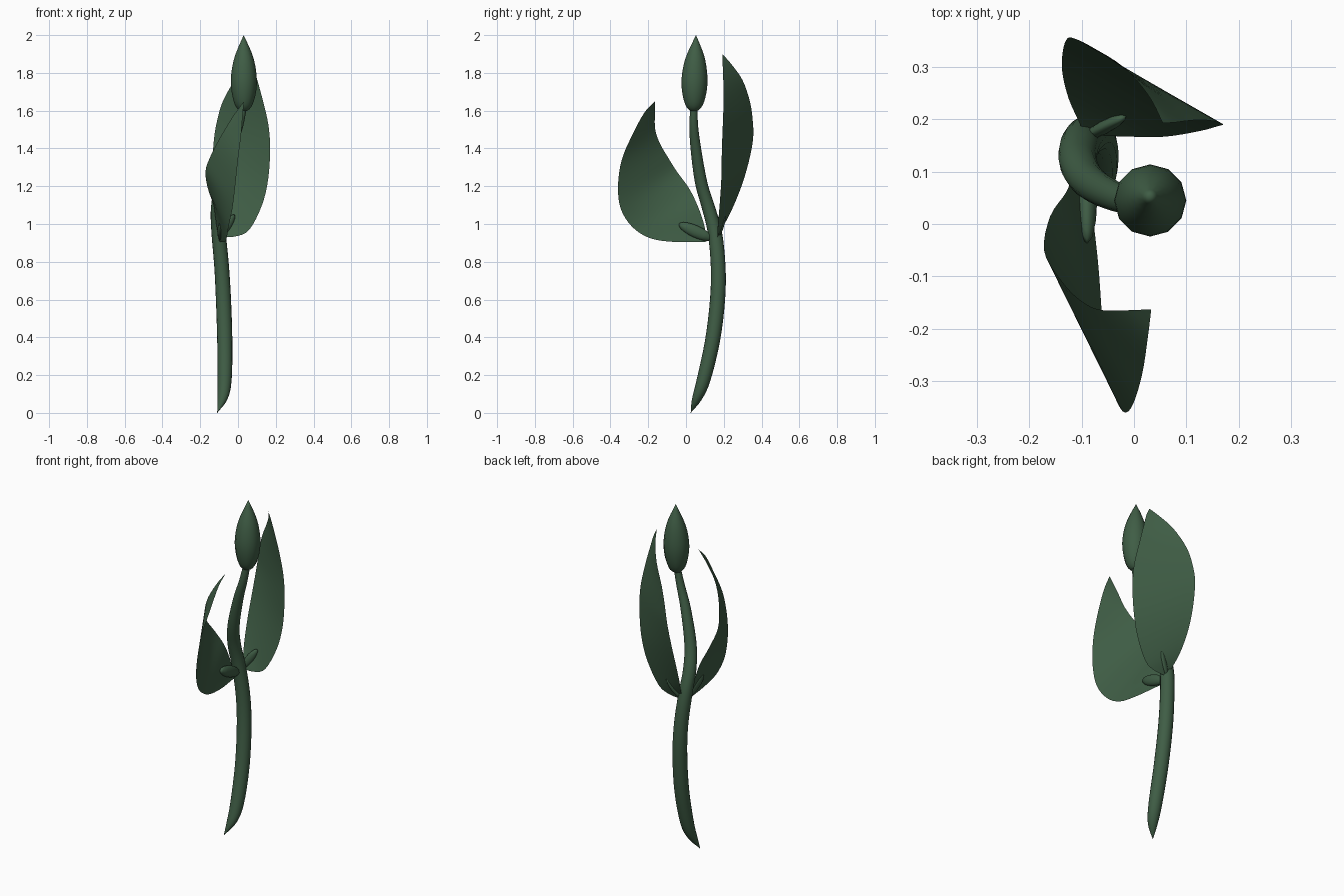
import bpy, bmesh, math
from mathutils import Vector, Matrix

if "Cube" in bpy.data.objects:
    bpy.data.objects.remove(bpy.data.objects["Cube"])

green = bpy.data.materials.new("leaf_green")
green.diffuse_color = (0.05, 0.11, 0.06, 1)
green.use_nodes = True
green.node_tree.nodes["Principled BSDF"].inputs["Base Color"].default_value = green.diffuse_color


def smooth_path(pts, steps):
    """Catmull-Rom through points of any dimension."""
    p = [Vector(q) for q in pts]
    p = [2 * p[0] - p[1]] + p + [2 * p[-1] - p[-2]]
    out = []
    for i in range(1, len(p) - 2):
        a, b, c, d = p[i - 1:i + 3]
        for s in range(steps):
            t = s / steps
            out.append(0.5 * (2 * b + (c - a) * t + (2 * a - 5 * b + 4 * c - d) * t * t
                              + (3 * b - a - 3 * c + d) * t ** 3))
    return out + [p[-2]]


def finish(name, bm):
    bmesh.ops.remove_doubles(bm, verts=bm.verts, dist=0.0008)
    for f in bm.faces:
        f.smooth = True
    me = bpy.data.meshes.new(name)
    bm.to_mesh(me)
    bm.free()
    me.materials.append(green)
    ob = bpy.data.objects.new(name, me)
    bpy.context.collection.objects.link(ob)
    return ob


def skin(bm, rows, closed):
    rows = [[bm.verts.new(v) for v in r] for r in rows]
    n = len(rows[0])
    for a, b in zip(rows, rows[1:]):
        for j in range(n if closed else n - 1):
            k = (j + 1) % n
            bm.faces.new((a[j], a[k], b[k], b[j]))


def tube(name, stations, sides, steps):
    """Loft of level rings; station = x, y, z, radius."""
    bm = bmesh.new()
    rows = []
    for x, y, z, r in smooth_path(stations, steps):
        r = max(r, 0.0001)
        rows.append([(x + r * math.cos(2 * math.pi * j / sides),
                      y + r * math.sin(2 * math.pi * j / sides), z) for j in range(sides)])
    skin(bm, rows, True)
    return finish(name, bm)


def leaf(name, edge_a, edge_b):
    """Blade stretched between its two edge curves."""
    bm = bmesh.new()
    rows = [[a.lerp(b, j / 6) for j in range(7)]
            for a, b in zip(smooth_path(edge_a, 4), smooth_path(edge_b, 4))]
    skin(bm, rows, False)
    return finish(name, bm)


def small_bud(name, start, end, wide, tall):
    """Flattened pod running from start to end."""
    s, e = Vector(start), Vector(end)
    d = (e - s).normalized()
    side = d.cross(Vector((0, 0, 1))).normalized()
    up = side.cross(d)
    m = Matrix((side * wide, d * ((e - s).length / 2), up * tall)).transposed().to_4x4()
    m.translation = (s + e) / 2
    bm = bmesh.new()
    bmesh.ops.create_uvsphere(bm, u_segments=12, v_segments=10, radius=1, matrix=m)
    return finish(name, bm)


# Stem, pointed at the foot
tube("stem", [(-.11, .025, 0, 0), (-.083, .057, .07, .026), (-.071, .092, .17, .037),
              (-.07, .14, .38, .04), (-.077, .167, .6, .04), (-.087, .17, .78, .039),
              (-.103, .152, .96, .038), (-.107, .118, 1.09, .036), (-.085, .08, 1.22, .033),
              (-.035, .052, 1.4, .028), (.005, .041, 1.52, .023), (.028, .042, 1.62, .019)], 16, 4)

# Flower bud
tube("flower_bud", [(.03, .042, 1.6, 0), (.03, .042, 1.601, .022), (.03, .043, 1.63, .046),
                    (.031, .044, 1.69, .063), (.031, .045, 1.76, .069), (.031, .047, 1.84, .06),
                    (.031, .05, 1.91, .04), (.03, .053, 2.0, 0)], 12, 3)

# Back leaf
leaf("back_leaf",
     [(-.09, .17, .93), (-.01, .167, .935), (.06, .167, .97), (.127, .178, 1.1), (.16, .187, 1.24),
      (.17, .19, 1.4), (.16, .195, 1.53), (.13, .199, 1.66), (.1, .197, 1.77), (.077, .194, 1.85),
      (.055, .193, 1.9)],
     [(-.095, .17, .95), (-.105, .195, .985), (-.125, .24, 1.07), (-.137, .29, 1.19),
      (-.136, .33, 1.32), (-.127, .355, 1.45), (-.11, .353, 1.55), (-.08, .338, 1.65),
      (-.02, .3, 1.76), (.028, .245, 1.84), (.055, .193, 1.9)])

# Front leaf
leaf("front_leaf",
     [(-.1, .11, .91), (-.115, .095, 1.0), (-.13, .06, 1.1), (-.16, .015, 1.19), (-.172, -.05, 1.28),
      (-.145, -.1, 1.36), (-.11, -.14, 1.43), (-.07, -.163, 1.5), (-.02, -.165, 1.58),
      (.033, -.163, 1.65)],
     [(-.09, .1, .905), (-.07, -.06, .905), (-.06, -.19, .925), (-.05, -.285, .985),
      (-.03, -.345, 1.08), (-.015, -.36, 1.2), (0, -.34, 1.34), (.016, -.285, 1.47),
      (.026, -.22, 1.59), (.033, -.163, 1.65)])

# Small side buds at the leaf joints
small_bud("front_side_bud", (-.09, .14, .92), (-.09, -.038, 1.0), .02, .032)
small_bud("back_side_bud", (-.095, .165, .93), (-.018, .205, 1.05), .013, .022)
